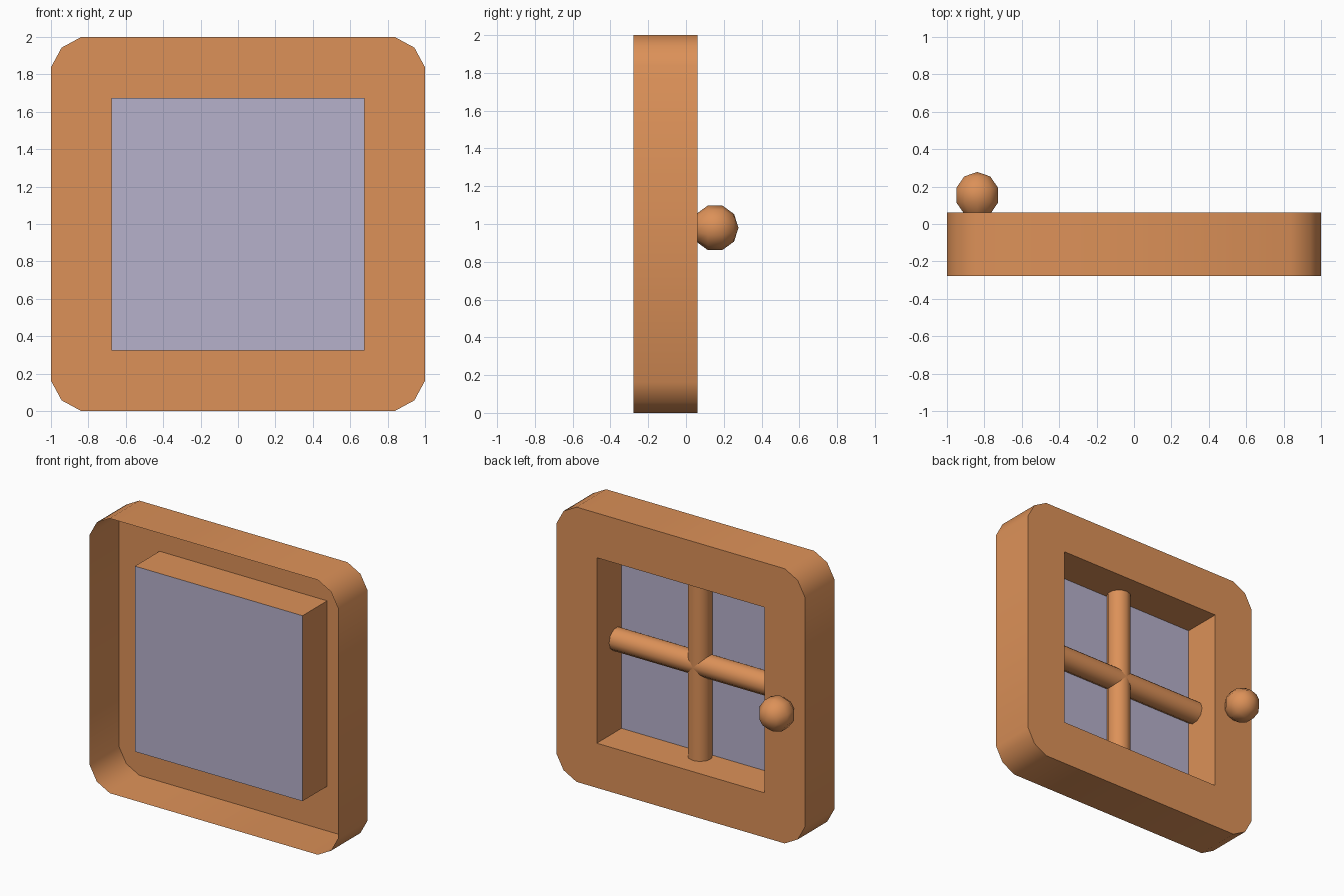
import bpy, bmesh, math

if "Cube" in bpy.data.objects:
    bpy.data.objects.remove(bpy.data.objects["Cube"])

BACK, FRONT, GLASS = 0.062, -0.278, -0.222   # y of main planes
HOLE, MID = 0.675, 1.0


def material(name, rgb):
    m = bpy.data.materials.new(name)
    m.diffuse_color = (*rgb, 1)
    m.use_nodes = True
    m.node_tree.nodes["Principled BSDF"].inputs["Base Color"].default_value = m.diffuse_color
    return m


wood = material("warm_wood", (0.716, 0.283, 0.098))
pane = material("grey_glass", (0.468, 0.440, 0.597))


def make(name, verts, faces, mat, smooth=True, recalc=True):
    me = bpy.data.meshes.new(name)
    me.from_pydata(verts, [], faces)
    bm = bmesh.new()
    bm.from_mesh(me)
    if recalc:
        bmesh.ops.recalc_face_normals(bm, faces=bm.faces)
    bm.to_mesh(me)
    bm.free()
    me.materials.append(mat)
    ob = bpy.data.objects.new(name, me)
    bpy.context.collection.objects.link(ob)
    if smooth:
        bpy.ops.object.select_all(action='DESELECT')
        ob.select_set(True)
        bpy.context.view_layer.objects.active = ob
        bpy.ops.object.shade_smooth_by_angle(angle=math.radians(42))
    return ob


# Outline with cut corners, three points per corner, counter-clockwise from the front
outline, hole = [], []
for sx, sz in ((1, 1), (-1, 1), (-1, -1), (1, -1)):
    pts = [(1, .838), (.943, .943), (.838, 1)]
    if sx * sz < 0:
        pts.reverse()
    outline += [(sx * x, MID + sz * z) for x, z in pts]
    hole.append((sx * HOLE, MID + sz * HOLE))

# Window frame: back plate with hole, thin outer rim, hole walls
verts = ([(x, BACK, z) for x, z in outline] + [(x, FRONT, z) for x, z in outline]
         + [(x, BACK, z) for x, z in hole] + [(x, GLASS, z) for x, z in hole])
faces = [(i, (i + 1) % 12, 12 + (i + 1) % 12, 12 + i) for i in range(12)]
for c in range(4):
    n = (c + 1) % 4
    faces.append((3 * c, 3 * c + 1, 3 * c + 2, 24 + c))
    faces.append((3 * c + 2, 3 * n, 24 + n, 24 + c))
    faces.append((24 + c, 24 + n, 28 + n, 28 + c))
make("window_frame", verts, faces, wood)

# Glass pane
make("glass_pane", [(x, GLASS, z) for x, z in hole], [(0, 1, 2, 3)], pane, False, False)


# Rounded crossbars resting on the back of the glass
def bar(name, vertical):
    r, yc, n = 0.083, GLASS + 0.06, 8
    end = math.acos(-0.06 / r)
    vs = []
    for i in range(n + 1):
        a = -end + 2 * end * i / n
        for t in (-HOLE, HOLE):
            s, y = r * math.sin(a), yc + r * math.cos(a)
            vs.append((s, y, MID + t) if vertical else (t, y, MID + s))
    fs = [(2 * i, 2 * i + 1, 2 * i + 3, 2 * i + 2) for i in range(n)]
    if not vertical:
        fs = [f[::-1] for f in fs]
    make(name, vs, [f[::-1] for f in fs] if vertical is None else fs, wood, True, False)


bar("vertical_crossbar", True)
bar("horizontal_crossbar", False)

# Round knob: low-poly sphere with its pole along y, cut at the back plate
bm = bmesh.new()
bmesh.ops.create_uvsphere(bm, u_segments=10, v_segments=5, radius=0.124)
for v in bm.verts:
    x, y, z = v.co
    v.co = (x - 0.838, z + 0.154, -y + 0.98)
bmesh.ops.bisect_plane(bm, geom=bm.verts[:] + bm.edges[:] + bm.faces[:],
                       plane_co=(0, BACK, 0), plane_no=(0, 1, 0), clear_inner=True)
bm.verts.index_update()
make("knob", [v.co[:] for v in bm.verts],
     [[v.index for v in f.verts] for f in bm.faces], wood)
bm.free()
